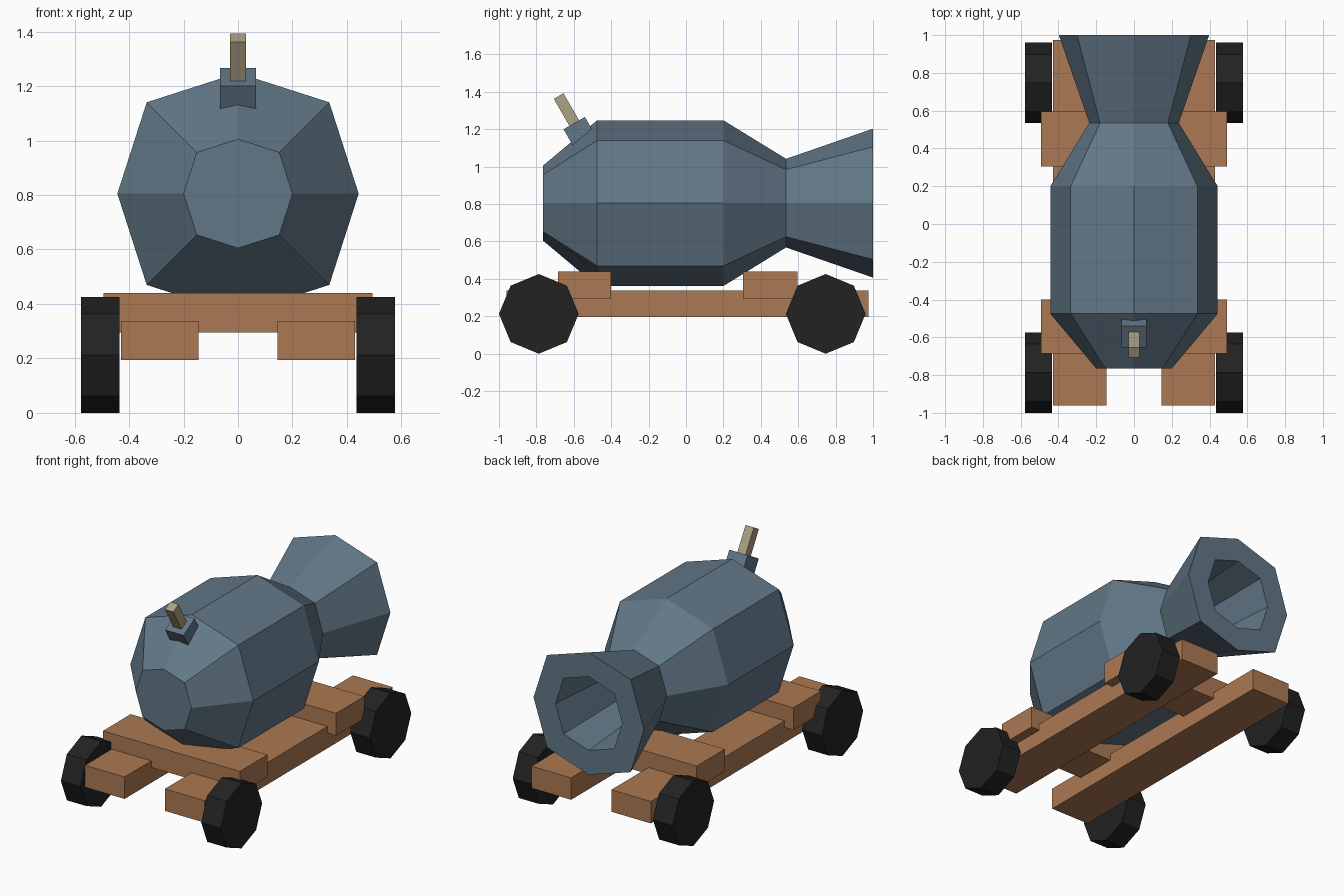
import bpy, bmesh, math
from mathutils import Matrix, Vector

if "Cube" in bpy.data.objects:
    bpy.data.objects.remove(bpy.data.objects["Cube"])


def material(name, rgb):
    m = bpy.data.materials.new(name)
    m.diffuse_color = (*rgb, 1)
    m.use_nodes = True
    m.node_tree.nodes["Principled BSDF"].inputs["Base Color"].default_value = m.diffuse_color
    return m


STEEL = material("blue grey metal", (0.122, 0.184, 0.242))
WOOD = material("brown wood", (0.41, 0.19, 0.085))
BLACK = material("black rubber", (0.016, 0.016, 0.016))
ROPE = material("tan fuse", (0.42, 0.36, 0.235))


def finish(bm, name, mat):
    bmesh.ops.recalc_face_normals(bm, faces=bm.faces[:])
    me = bpy.data.meshes.new(name)
    bm.to_mesh(me)
    bm.free()
    me.materials.append(mat)
    ob = bpy.data.objects.new(name, me)
    bpy.context.collection.objects.link(ob)
    return ob


def box(name, lo, hi, mat):
    lo, hi = Vector(lo), Vector(hi)
    bm = bmesh.new()
    bmesh.ops.create_cube(bm, size=1, matrix=Matrix.Translation((lo + hi) / 2)
                          @ Matrix.Diagonal((*(hi - lo), 1)))
    return finish(bm, name, mat)


def tilted_box(name, base, width, length, mat):
    # box rising from base, leaning towards the front
    bm = bmesh.new()
    bmesh.ops.create_cube(bm, size=1, matrix=Matrix.Translation(base)
                          @ Matrix.Rotation(math.radians(30), 4, 'X')
                          @ Matrix.Translation((0, 0, length / 2))
                          @ Matrix.Diagonal((width, width, length, 1)))
    return finish(bm, name, mat)


# Barrel: slightly squared octagon rings along y, then back into the bore
AXIS_Z = 0.805
profile = [(-0.765, 0.2), (-0.475, 0.443), (0.2, 0.443), (0.535, 0.237),
           (1.0, 0.398), (1.0, 0.24), (0.4, 0.19)]
bm = bmesh.new()
rings = []
for y, r in profile:
    ring = []
    for i in range(8):
        a = i * math.pi / 4
        k = r * (1.07 if i % 2 else 1)
        ring.append(bm.verts.new((k * math.cos(a), y, AXIS_Z + k * math.sin(a))))
    rings.append(ring)
for p, q in zip(rings, rings[1:]):
    for i in range(8):
        j = (i + 1) % 8
        bm.faces.new((p[i], p[j], q[j], q[i]))
bm.faces.new(rings[0])
bm.faces.new(rings[-1])
finish(bm, "barrel", STEEL)

# Fuse and its socket
tilted_box("fuse_socket", (0, -0.5375, 1.129), 0.132, 0.12, STEEL)
tilted_box("fuse", (0, -0.59, 1.22), 0.06, 0.182, ROPE)

# Carriage: cross beams
for label, y0, y1 in (("front", -0.685, -0.4), ("back", 0.305, 0.595)):
    box(label + "_cross_beam", (-0.493, y0, 0.295), (0.493, y1, 0.44), WOOD)

# Side rails and wheels
for side, s in (("left", -1), ("right", 1)):
    x0, x1 = sorted((s * 0.145, s * 0.43))
    box(side + "_rail", (x0, -0.96, 0.195), (x1, 0.975, 0.338), WOOD)
    for label, y in (("front", -0.787), ("back", 0.747)):
        bm = bmesh.new()
        bmesh.ops.create_cone(bm, cap_ends=True, segments=8, radius1=0.213,
                              radius2=0.213, depth=0.141,
                              matrix=Matrix.Translation((s * 0.5055, y, 0.213))
                              @ Matrix.Rotation(math.pi / 2, 4, 'Y'))
        finish(bm, f"{label}_{side}_wheel", BLACK)
